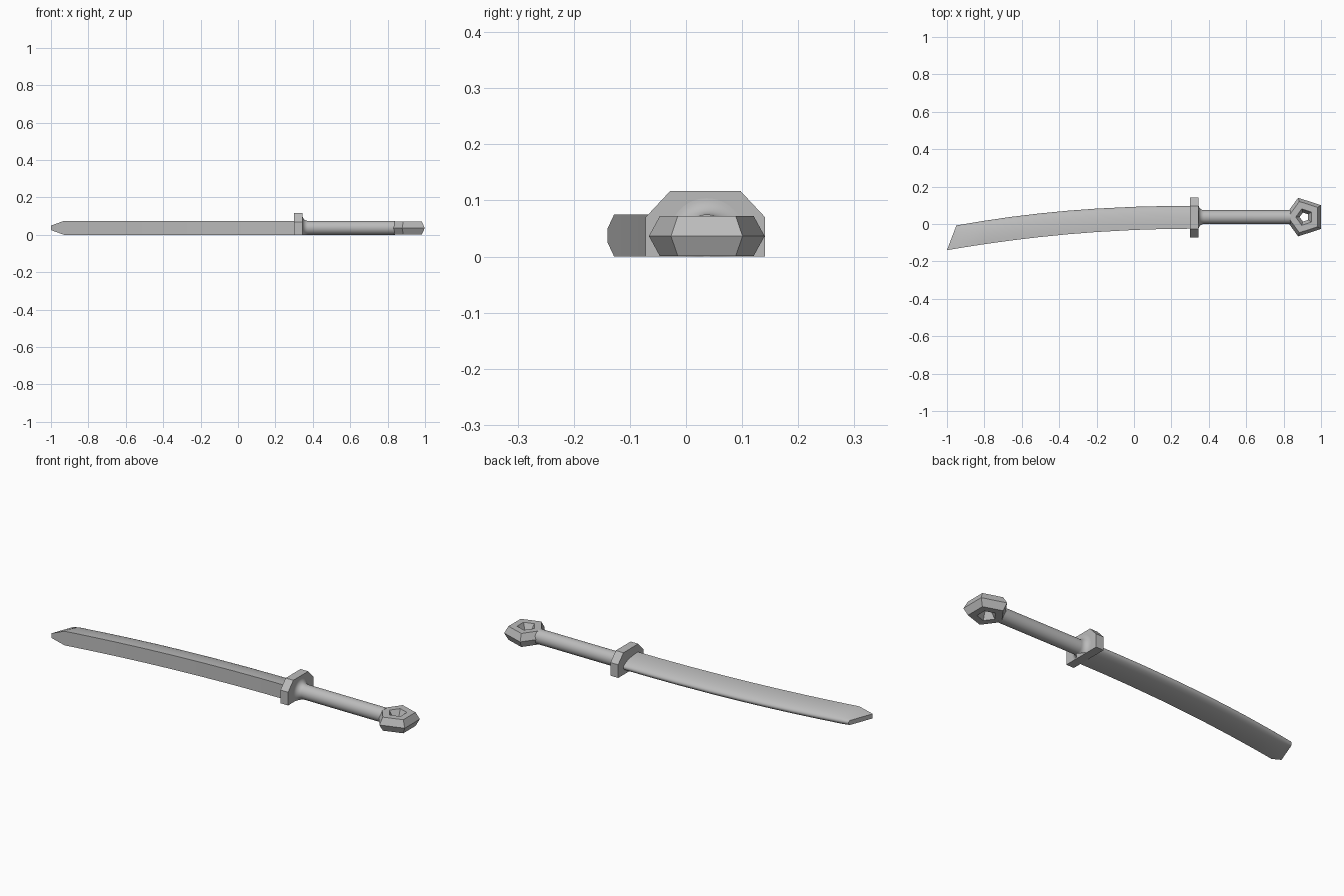
import bpy
import bmesh
from math import sin, cos, pi, tau, radians

if "Cube" in bpy.data.objects:
    bpy.data.objects.remove(bpy.data.objects["Cube"], do_unlink=True)

AXIS_Y, AXIS_Z = 0.037, 0.0375   # centre line of the handle
HALF = 0.0375                    # half thickness of blade and handle

grey = bpy.data.materials.new("plain grey")
grey.use_nodes = True
grey.diffuse_color = (0.5, 0.5, 0.5, 1)
grey.node_tree.nodes["Principled BSDF"].inputs["Base Color"].default_value = (0.5, 0.5, 0.5, 1)


def loft(name, rings, capped=True, looped=False, smooth=False):
    """Skin closed rings of points, trim below the ground and make an object."""
    bm = bmesh.new()
    loops = [[bm.verts.new(p) for p in ring] for ring in rings]
    pairs = list(zip(loops, loops[1:]))
    if looped:
        pairs.append((loops[-1], loops[0]))
    for a, b in pairs:
        n = len(a)
        for i in range(n):
            j = (i + 1) % n
            bm.faces.new((a[i], a[j], b[j], b[i]))
    if capped:
        bm.faces.new(loops[0])
        bm.faces.new(loops[-1])
    # flat resting side
    if min(v.co.z for v in bm.verts) < -0.001:
        cut = bmesh.ops.bisect_plane(bm, geom=bm.verts[:] + bm.edges[:] + bm.faces[:],
                                     plane_co=(0, 0, 0), plane_no=(0, 0, 1), clear_inner=True)
        edges = [e for e in cut["geom_cut"] if isinstance(e, bmesh.types.BMEdge)]
        bmesh.ops.holes_fill(bm, edges=edges)
    bmesh.ops.recalc_face_normals(bm, faces=bm.faces[:])
    mesh = bpy.data.meshes.new(name)
    bm.to_mesh(mesh)
    bm.free()
    mesh.materials.append(grey)
    obj = bpy.data.objects.new(name, mesh)
    bpy.context.collection.objects.link(obj)
    if smooth:
        bpy.ops.object.select_all(action="DESELECT")
        obj.select_set(True)
        bpy.context.view_layer.objects.active = obj
        bpy.ops.object.shade_smooth_by_angle(angle=radians(30))
    return obj


# Blade: flat spine at the front, rounded edge at the back, swept along a curve
def blade_section(spine_x, edge_x, limit=HALF, steps=20):
    spine_y = -0.025 - 0.115 * ((0.32 - spine_x) / 1.32) ** 2
    edge_y = 0.097 - 0.105 * ((0.32 - edge_x) / 1.27) ** 2.2
    ring = []
    for i in range(steps + 1):
        t = pi * i / steps
        s = sin(t)
        z = max(-limit, min(limit, HALF * cos(t)))
        ring.append((spine_x + (edge_x - spine_x) * s,
                     spine_y + (edge_y - spine_y) * s, AXIS_Z + z))
    return ring


sections = [blade_section(-1.0, -0.95, 0.012), blade_section(-0.93, -0.91)]
sections += [blade_section(x, x) for x in (-0.8, -0.65, -0.5, -0.35, -0.2, 0, 0.16, 0.32)]
loft("blade", sections, smooth=True)

# Guard: plate with chamfered corners
outline = [(-0.072, 0), (0.141, 0), (0.141, 0.07), (0.097, 0.117), (-0.028, 0.117), (-0.072, 0.07)]
loft("guard", [[(x, y, z) for y, z in outline] for x in (0.3, 0.345)])

# Handle: round grip flaring into the guard
FILLET = 0.029
profile = [(0.344, HALF + FILLET)]
for i in range(9):
    t = pi / 2 * i / 8
    profile.append((0.345 + FILLET * (1 - cos(t)), HALF + FILLET * (1 - sin(t))))
profile.append((0.84, HALF))
loft("handle", [[(x, AXIS_Y + r * cos(tau * k / 48), AXIS_Z + r * sin(tau * k / 48))
                 for k in range(48)] for x, r in profile], smooth=True)

# Pommel: five-sided ring with a six-sided cross-section
MAJOR, MINOR = 0.067, 0.0415
rings = []
for k in range(5):
    a = pi + tau * k / 5
    ring = []
    for i in range(6):
        b = tau * i / 6
        r = MAJOR + MINOR * cos(b)
        ring.append((0.911 + r * cos(a), AXIS_Y + r * sin(a), 0.0365 + MINOR * sin(b)))
    rings.append(ring)
loft("pommel_ring", rings, capped=False, looped=True)
